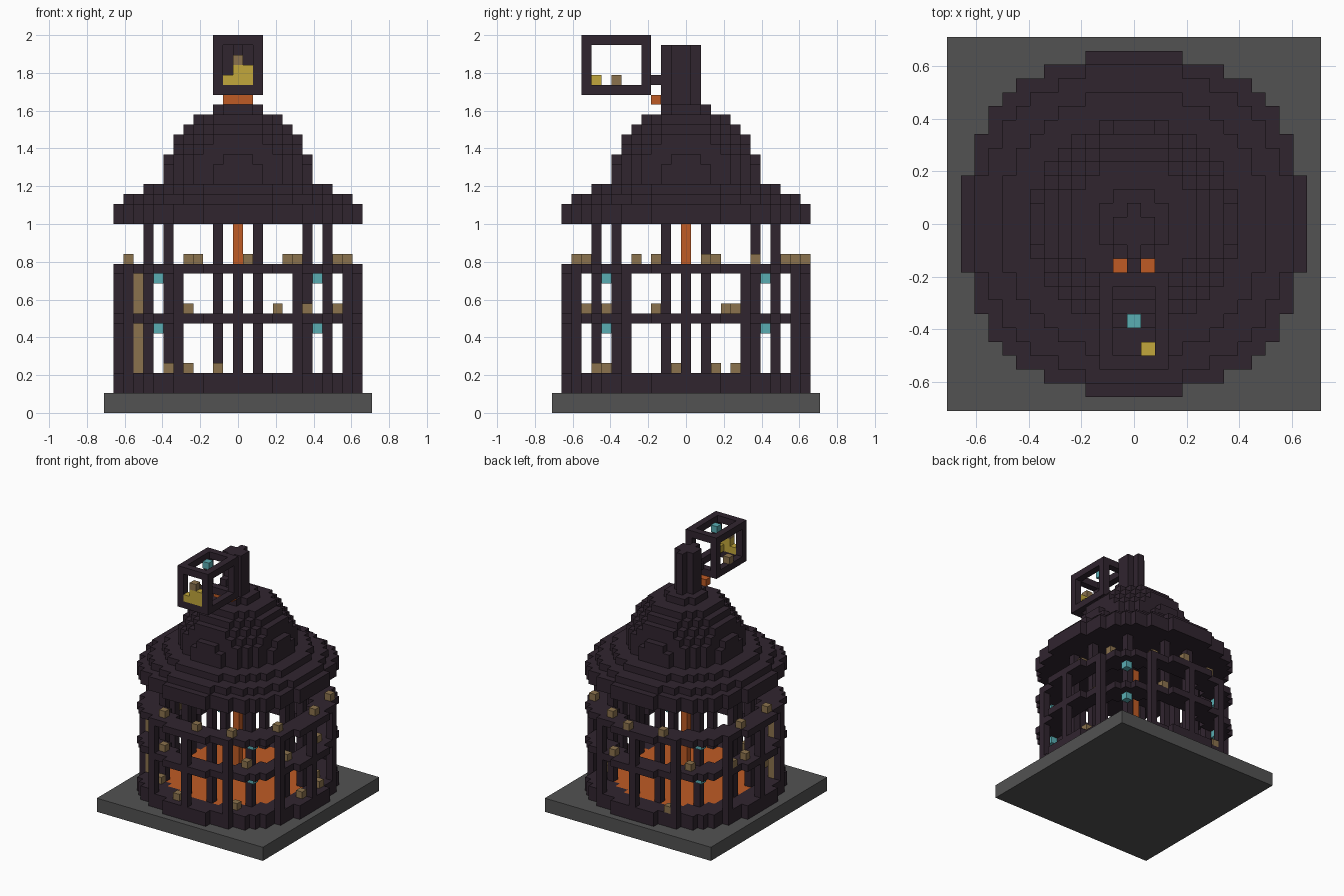
import bpy, bmesh
from mathutils import Vector
from itertools import product

if "Cube" in bpy.data.objects:
    bpy.data.objects.remove(bpy.data.objects["Cube"], do_unlink=True)

V = 2 / 38  # edge of one block


def material(name, r, g, b):
    m = bpy.data.materials.new(name)
    m.use_nodes = True
    m.diffuse_color = (r, g, b, 1)
    m.node_tree.nodes["Principled BSDF"].inputs["Base Color"].default_value = (r, g, b, 1)
    return m


DARK = material("dark purple stone", 0.03, 0.018, 0.028)
GREY = material("grey stone", 0.085, 0.085, 0.085)
ORANGE = material("molten orange", 0.52, 0.105, 0.018)
BROWN = material("brown block", 0.26, 0.17, 0.075)
TEAL = material("teal lamp", 0.1, 0.42, 0.45)
YELLOW = material("yellow block", 0.54, 0.39, 0.045)

SIDES = [Vector(s) for s in ((1, 0, 0), (-1, 0, 0), (0, 1, 0), (0, -1, 0), (0, 0, 1), (0, 0, -1))]


def blocks(name, cells, mat):
    """Join unit blocks into one mesh, keeping only exposed faces."""
    cells = set(cells)
    bm = bmesh.new()
    for c in cells:
        centre = Vector(c) + Vector((0, 0, 0.5))
        for n in SIDES:
            if tuple(int(a + b) for a, b in zip(c, n)) in cells:
                continue
            u = Vector((n.y, n.z, n.x))
            w = n.cross(u)
            corners = [n + u + w, n - u + w, n - u - w, n + u - w]
            bm.faces.new([bm.verts.new((centre + p / 2) * V) for p in corners])
    bmesh.ops.remove_doubles(bm, verts=bm.verts, dist=V / 100)
    bmesh.ops.recalc_face_normals(bm, faces=bm.faces)
    mesh = bpy.data.meshes.new(name)
    bm.to_mesh(mesh)
    bm.free()
    mesh.materials.append(mat)
    obj = bpy.data.objects.new(name, mesh)
    bpy.context.collection.objects.link(obj)
    return obj


def span(a, b):
    return range(a, b + 1)


def box(xs, ys, zs):
    return set(product(span(*xs), span(*ys), span(*zs)))


def disc(r, zs):
    """Round slab of blocks."""
    return {c for c in box((-12, 12), (-12, 12), zs) if c[0] ** 2 + c[1] ** 2 <= r * r}


def wide_disc(zs):
    """Widest round slab, with the fuller stepped outline."""
    keep = set()
    for x, y, z in box((-12, 12), (-12, 12), zs):
        a, b = abs(x), abs(y)
        if a * a + b * b <= 164 and (max(a, b) < 12 or min(a, b) < 4):
            keep.add((x, y, z))
    return keep


def mirrored(points):
    """Repeat plan positions in all four quadrants and across the diagonal."""
    return {(sx * p, sy * q) for a, b in points for p, q in ((a, b), (b, a))
            for sx in (1, -1) for sy in (1, -1)}


def columns(points, zs):
    return {(x, y, z) for x, y in mirrored(points) for z in span(*zs)}


# Square plinth
blocks("plinth", box((-13, 13), (-13, 13), (0, 1)), GREY)

# Molten floor and central pillar
blocks("molten_floor", disc(9.5, (2, 3)), ORANGE)
blocks("centre_pillar", box((0, 0), (0, 0), (4, 18)), ORANGE)

# Round bands around the open wall
for name, zs in (("wall_foot", (2, 3)), ("middle_band", (9, 9)), ("upper_band", (14, 14))):
    blocks(name, wide_disc(zs) - disc(9.5, zs), DARK)

# Outer posts between the bands, inner posts up to the roof
for name, zs in (("lower_posts", (4, 8)), ("upper_posts", (10, 13))):
    blocks(name, columns([(0, 12), (6, 11)], zs), DARK)
blocks("inner_posts", columns([(2, 9), (7, 7)], (4, 18)), DARK)

# Stepped eaves and dome
roof = wide_disc((19, 20)) | disc(11.5, (21, 21)) | disc(9.5, (22, 22))
for z in span(23, 30):
    roof |= disc((7.5 ** 2 - (z - 23) ** 2) ** 0.5, (z, z))
blocks("domed_roof", roof, DARK)

# Chimney with its bracket
chimney = box((-1, 1), (-1, 0), (31, 36)) | box((0, 0), (-2, 1), (31, 36))
blocks("chimney", chimney, DARK)
blocks("lantern_bracket", box((0, 0), (-3, -3), (33, 33)), DARK)
blocks("ember_ledge", box((-1, 1), (-3, -3), (31, 31)), ORANGE)

# Open lantern frame: keep blocks lying on at least two outer sides
frame = {(x, y, z) for x, y, z in box((-2, 2), (-10, -4), (32, 37))
         if (abs(x) == 2) + (y in (-10, -4)) + (z in (32, 37)) >= 2}
blocks("lantern_frame", frame, DARK)
blocks("lantern_glow", box((-1, 1), (-10, -10), (33, 33)) | box((0, 1), (-10, -10), (34, 34))
       | {(1, -9, 33)}, YELLOW)
blocks("lantern_knobs", {(0, -10, 35), (-2, -7, 33)}, BROWN)
blocks("lantern_lamp", {(0, -7, 37)}, TEAL)

# Lamps hanging under the bands
blocks("hanging_lamps", columns([(8, 8)], (8, 8)) | columns([(8, 8)], (13, 13)), TEAL)

# Small brown blocks standing on the bands
foot = [(-7, -8), (-2, -11), (6, -9), (11, -1), (11, 3), (-5, 11), (9, 5)]
middle = [(-5, -10), (7, -8), (10, -3), (10, 4), (-7, 9), (4, 11), (-11, 2), (-11, 5)]
upper = [(-5, -10), (1, -11), (6, -10), (10, -5), (11, 2), (10, 7), (5, 10),
         (1, 12), (-4, 11), (-11, 3), (-11, -3)]
for name, spots, z in (("foot_blocks", foot, 4), ("middle_blocks", middle, 10), ("upper_blocks", upper, 15)):
    blocks(name, {(x, y, z) for x, y in spots}, BROWN)

# Brown side column, split by the middle band
blocks("side_column", box((-10, -10), (-6, -6), (4, 8)) | box((-10, -10), (-6, -6), (10, 13)), BROWN)
